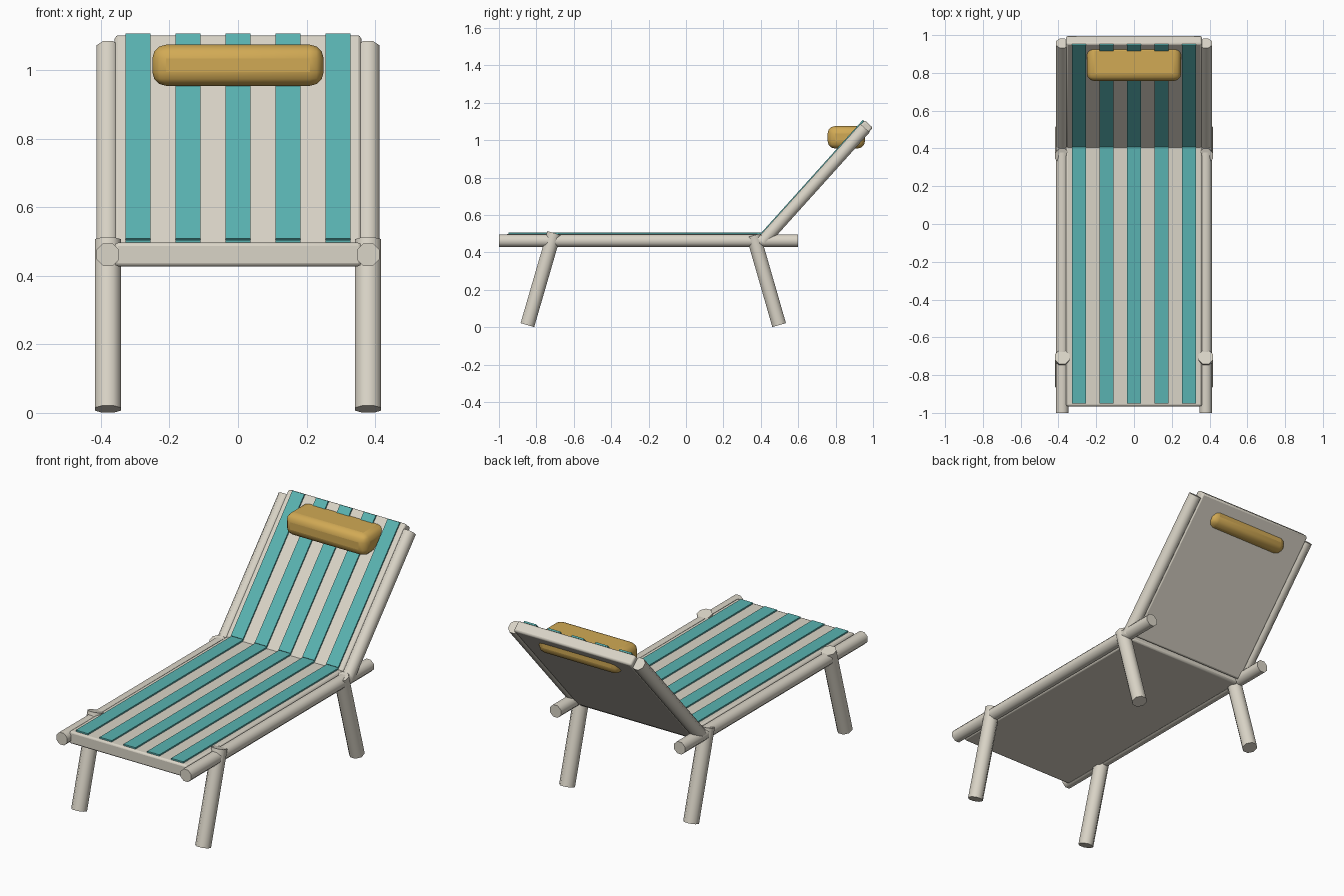
import bpy, math
from mathutils import Vector, Matrix

if "Cube" in bpy.data.objects:
    bpy.data.objects.remove(bpy.data.objects["Cube"])


def material(name, rgb):
    m = bpy.data.materials.new(name)
    m.diffuse_color = (*rgb, 1)
    m.use_nodes = True
    m.node_tree.nodes["Principled BSDF"].inputs["Base Color"].default_value = m.diffuse_color
    return m


FRAME = material("warm off-white", (0.70, 0.66, 0.57))
TEAL = material("teal fabric", (0.10, 0.45, 0.44))
GOLD = material("golden cushion", (0.64, 0.40, 0.09))

PIVOT = Vector((0, 0.415, 0.462))   # where the backrest meets the seat
ANGLE = math.radians(48)
TILT = Matrix.Translation(PIVOT) @ Matrix.Rotation(ANGLE, 4, 'X')


def smooth(ob, angle=50):
    bpy.context.view_layer.objects.active = ob
    ob.select_set(True)
    bpy.ops.object.shade_smooth_by_angle(angle=math.radians(angle))
    ob.select_set(False)


def pole(name, a, b, r):
    """Straight octagonal pole from point a to point b."""
    a, b = Vector(a), Vector(b)
    bpy.ops.mesh.primitive_cylinder_add(vertices=8, radius=r, depth=(b - a).length)
    ob = bpy.context.object
    ob.name = name
    ob.data.transform(Matrix.Rotation(math.pi / 8, 4, 'Z'))
    q = (b - a).to_track_quat('Z', 'Y')
    ob.matrix_world = Matrix.Translation((a + b) / 2) @ q.to_matrix().to_4x4()
    ob.data.materials.append(FRAME)
    smooth(ob)


def box(name, lo, hi, mat, bevel=0, segments=2, matrix=None):
    """Box between two corners, optionally bevelled and placed by a matrix."""
    lo, hi = Vector(lo), Vector(hi)
    bpy.ops.mesh.primitive_cube_add(size=1)
    ob = bpy.context.object
    ob.name = name
    ob.data.transform(Matrix.Translation((lo + hi) / 2) @ Matrix.Diagonal((*(hi - lo), 1)))
    if matrix:
        ob.matrix_world = matrix
    ob.data.materials.append(mat)
    if bevel:
        mod = ob.modifiers.new("rounded edges", 'BEVEL')
        mod.width, mod.segments = bevel, segments
        smooth(ob)


# Seat and backrest slabs
box("seat", (-0.36, -0.965, 0.428), (0.36, 0.42, 0.497), FRAME, 0.01)
box("backrest", (-0.36, 0, -0.03), (0.36, 0.84, 0.03), FRAME, 0.01, 2, TILT)

# Teal stripes along seat and backrest
for i in range(5):
    x = (i - 2) * 0.146
    box(f"seat_stripe_{i + 1}", (x - 0.037, -0.95, 0.496), (x + 0.037, 0.42, 0.505), TEAL)
    box(f"back_stripe_{i + 1}", (x - 0.037, 0.03, 0.029), (x + 0.037, 0.835, 0.038),
        TEAL, matrix=TILT)

# Rails and legs on both sides
for side, x in (("left", -0.38), ("right", 0.38)):
    pole(f"{side}_seat_rail", (x, -1, 0.462), (x, 0.6, 0.462), 0.036)
    top = TILT @ Vector((x, 0.81, 0))
    pole(f"{side}_back_rail", TILT @ Vector((x, -0.01, 0)), top, 0.036)
    pole(f"{side}_front_leg", (x, -0.848, 0.011), (x, -0.705, 0.503), 0.041)
    pole(f"{side}_rear_leg", (x, 0.498, 0.011), (x, 0.36, 0.49), 0.041)

# Head cushion
box("head_cushion", (-0.25, 0.757, 0.955), (0.25, 0.957, 1.075), GOLD, 0.04, 3)
